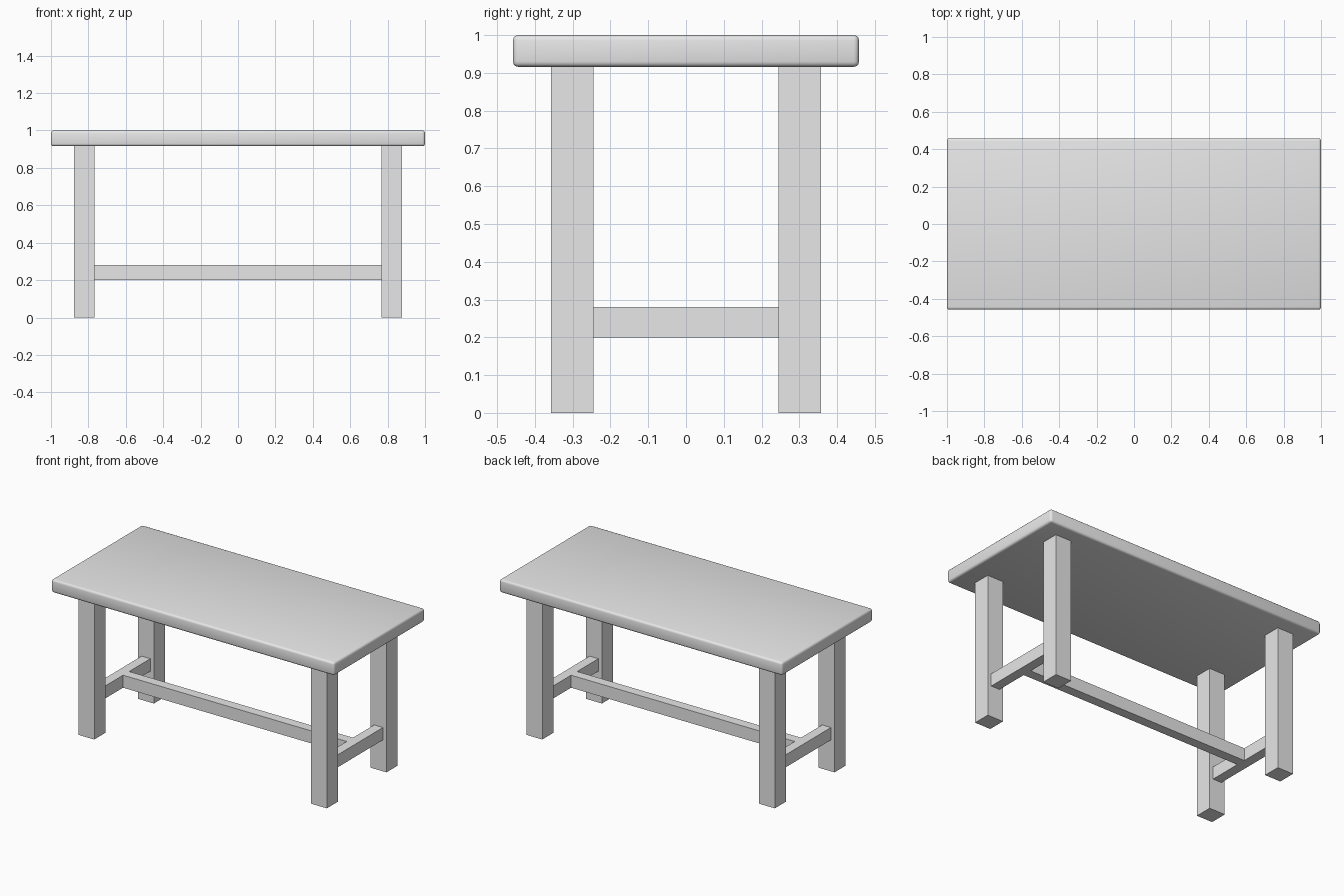
import bpy

if "Cube" in bpy.data.objects:
    bpy.data.objects.remove(bpy.data.objects["Cube"])

wood = bpy.data.materials.new("plain light grey")
wood.diffuse_color = (0.8, 0.8, 0.8, 1.0)
wood.use_nodes = True
wood.node_tree.nodes["Principled BSDF"].inputs["Base Color"].default_value = wood.diffuse_color


def box(name, x, y, z):
    """Box spanning the given (min, max) ranges."""
    spans = (x, y, z)
    bpy.ops.mesh.primitive_cube_add(size=1, location=[(a + b) / 2 for a, b in spans])
    ob = bpy.context.object
    ob.name = name
    ob.scale = [b - a for a, b in spans]
    bpy.ops.object.transform_apply(location=False, rotation=False, scale=True)
    ob.data.materials.append(wood)
    return ob


# Table top with softly rounded edges
top = box("table_top", (-1, 1), (-0.458, 0.458), (0.916, 1))
bevel = top.modifiers.new("rounded_edges", 'BEVEL')
bevel.width = 0.014
bevel.segments = 3
top.data.shade_smooth()

# Four square legs and the two end rails between them
LEG_X, LEG_Y, LEG_HALF = 0.822, 0.301, 0.056
RAIL_HALF, RAIL_Z = 0.031, (0.2, 0.28)
for sx, side in ((-1, "left"), (1, "right")):
    cx = sx * LEG_X
    for sy, end in ((-1, "front"), (1, "back")):
        cy = sy * LEG_Y
        box(f"{end}_{side}_leg", (cx - LEG_HALF, cx + LEG_HALF),
            (cy - LEG_HALF, cy + LEG_HALF), (0, 0.916))
    inner = LEG_Y - LEG_HALF
    box(f"{side}_end_rail", (cx - RAIL_HALF, cx + RAIL_HALF), (-inner, inner), RAIL_Z)

# Long centre rail joining the end rails
reach = LEG_X - RAIL_HALF
box("centre_rail", (-reach, reach), (-RAIL_HALF, RAIL_HALF), RAIL_Z)
